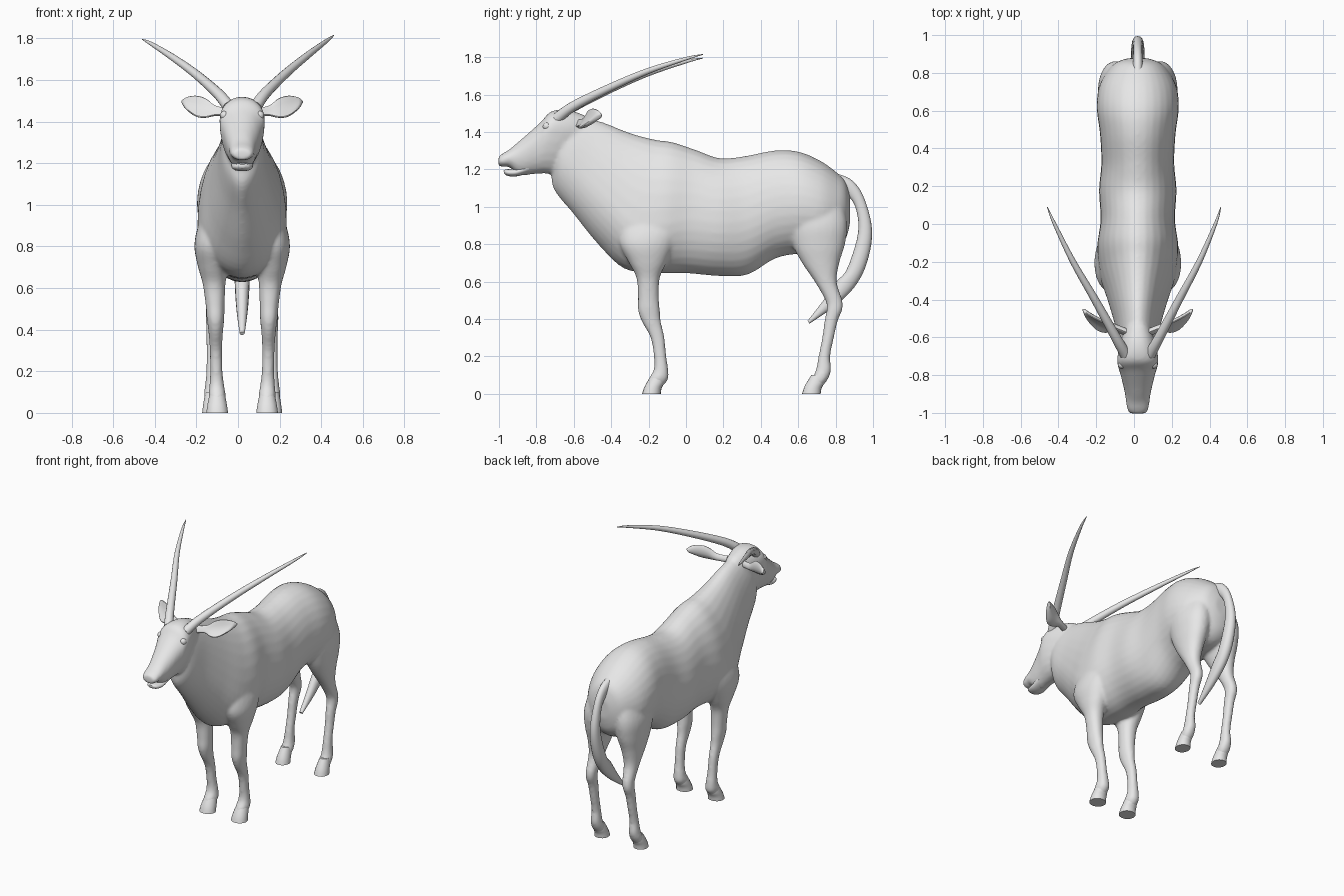
import bpy, bmesh, math
from mathutils import Vector

default_cube = bpy.data.objects.get("Cube")
if default_cube:
    bpy.data.objects.remove(default_cube, do_unlink=True)

CENTRE = 0.02  # the animal's mid-plane
SIDES = (-1, 1)

hide = bpy.data.materials.new("pale_grey")
hide.use_nodes = True
GREY = (0.8, 0.8, 0.8, 1)
hide.diffuse_color = GREY
hide.node_tree.nodes["Principled BSDF"].inputs["Base Color"].default_value = GREY


def smooth_rows(rows, steps=5):
    """Catmull-Rom interpolation of rows of numbers."""
    result = []
    last = len(rows) - 1
    for i in range(last):
        before, start = rows[max(i - 1, 0)], rows[i]
        end, after = rows[i + 1], rows[min(i + 2, last)]
        for k in range(steps):
            t = k / steps
            result.append([
                b + t * ((c - a) + t * ((2 * a - 5 * b + 4 * c - d) + t * (3 * b - a - 3 * c + d))) / 2
                for a, b, c, d in zip(before, start, end, after)])
    result.append(list(rows[last]))
    return result


def skin(bm, rings):
    """Bridge a list of point rings and close both ends."""
    loops = [[bm.verts.new(point) for point in ring] for ring in rings]
    count = len(loops[0])
    for low, high in zip(loops, loops[1:]):
        for i in range(count):
            j = (i + 1) % count
            bm.faces.new((low[i], low[j], high[j], high[i]))
    bm.faces.new(loops[0])
    bm.faces.new(loops[-1])


def angles(count):
    return [math.tau * i / count for i in range(count)]


def loft(bm, rows, side=1, count=24, steps=5, power=0.9, keel=0):
    """Rows: first edge (y, z), opposite edge (y, z), half width, widest fraction, x.
    A keel narrows the lower half of the rings towards the front."""
    rings = []
    for y_a, z_a, y_b, z_b, half, widest, x in smooth_rows(rows, steps):
        ring = []
        for angle in angles(count):
            c, s = math.cos(angle), math.sin(angle)
            t = widest - c * (widest if c > 0 else 1 - widest)
            sharpness = power + (keel * max(0, -y_b) if c < 0 else 0)
            across = math.copysign(abs(s) ** sharpness, s) * half
            ring.append(Vector((CENTRE + side * x + across,
                                y_a + t * (y_b - y_a), z_a + t * (z_b - z_a))))
        rings.append(ring)
    skin(bm, rings)


def centred(rows):
    return [row + (0,) for row in rows]


def upright(rows):
    """Leg rows (z, front y, back y, half width, x) as loft rows."""
    return [(front, z, back, z, half, 0.5, x) for z, front, back, half, x in rows]


def finish(bm, name, sharp=40):
    bmesh.ops.recalc_face_normals(bm, faces=bm.faces)
    mesh = bpy.data.meshes.new(name)
    bm.to_mesh(mesh)
    bm.free()
    obj = bpy.data.objects.new(name, mesh)
    bpy.context.collection.objects.link(obj)
    mesh.materials.append(hide)
    bpy.ops.object.select_all(action="DESELECT")
    obj.select_set(True)
    bpy.context.view_layer.objects.active = obj
    bpy.ops.object.shade_smooth_by_angle(angle=math.radians(sharp))
    return obj


# Trunk and neck, from the throat to the rump
trunk = centred([
    (-.63, 1.49, -.72, 1.19, .085, .5),
    (-.55, 1.48, -.705, 1.09, .10, .55),
    (-.44, 1.45, -.60, .96, .12, .6),
    (-.30, 1.395, -.47, .80, .158, .62),
    (-.17, 1.36, -.33, .67, .20, .66),
    (-.07, 1.345, -.16, .645, .215, .63),
    (.05, 1.305, 0, .645, .197, .57),
    (.18, 1.26, .18, .63, .205, .55),
    (.31, 1.27, .33, .638, .193, .54),
    (.47, 1.3, .48, .725, .20, .53),
    (.60, 1.295, .62, .75, .217, .53),
    (.72, 1.245, .72, .75, .207, .52),
    (.81, 1.18, .80, .77, .165, .5),
    (.855, 1.13, .855, .83, .115, .47),
    (.878, 1.05, .878, .92, .05, .5),
])

# Skull and muzzle, rising over the front of the mouth
skull = centred([
    (-.53, 1.485, -.64, 1.23, .075, .4),
    (-.63, 1.518, -.71, 1.18, .1, .35),
    (-.72, 1.51, -.765, 1.178, .109, .3),
    (-.775, 1.455, -.82, 1.174, .093, .35),
    (-.85, 1.387, -.87, 1.168, .077, .4),
    (-.905, 1.34, -.905, 1.178, .067, .45),
    (-.945, 1.306, -.945, 1.212, .062, .5),
    (-.98, 1.285, -.98, 1.214, .057, .5),
    (-1.003, 1.268, -1.003, 1.218, .042, .5),
])

# Shoulder to pastern
front_leg = upright([
    (1.0, -.33, -.0, .065, .105),
    (.90, -.35, -.01, .08, .132),
    (.80, -.355, -.06, .085, .145),
    (.70, -.305, -.105, .07, .142),
    (.62, -.265, -.14, .055, .135),
    (.52, -.257, -.145, .046, .13),
    (.45, -.257, -.14, .042, .128),
    (.39, -.238, -.135, .035, .127),
    (.30, -.19, -.115, .03, .126),
    (.20, -.172, -.105, .03, .124),
    (.13, -.172, -.095, .036, .122),
    (.08, -.20, -.095, .041, .12),
    (.04, -.205, -.125, .03, .12),
])

# Thigh to pastern
hind_leg = upright([
    (1.08, .56, .82, .06, .10),
    (.92, .54, .862, .096, .112),
    (.80, .568, .85, .085, .12),
    (.70, .62, .82, .065, .127),
    (.60, .688, .806, .047, .133),
    (.50, .745, .836, .036, .138),
    (.45, .752, .836, .034, .141),
    (.39, .74, .812, .03, .142),
    (.30, .728, .791, .028, .143),
    (.20, .708, .771, .028, .144),
    (.13, .695, .776, .034, .145),
    (.08, .675, .76, .038, .146),
    (.04, .66, .73, .03, .146),
])

# Trunk, skull and legs fused into one smooth skin
bm = bmesh.new()
loft(bm, trunk, count=32, power=1, keel=.35)
loft(bm, skull)
for side in SIDES:
    loft(bm, front_leg, side)
    loft(bm, hind_leg, side)
body = finish(bm, "body")
remesh = body.modifiers.new("fuse", "REMESH")
remesh.mode = "VOXEL"
remesh.voxel_size = 0.01
remesh.use_smooth_shade = True
relax = body.modifiers.new("relax", "SMOOTH")
relax.factor = 0.5
relax.iterations = 7

# Hooves, flat underneath and pointing forward
for leg_name, toe_y, leg_x, width in (("front", -.235, .12, .053), ("hind", .62, .147, .046)):
    for side, side_name in zip(SIDES, ("right", "left")):
        bm = bmesh.new()
        loft(bm, upright([
            (.10, toe_y + .05, toe_y + .125, width * .65, leg_x),
            (.06, toe_y + .025, toe_y + .12, width * .82, leg_x),
            (.03, toe_y + .01, toe_y + .105, width * .92, leg_x),
            (0, toe_y, toe_y + .10, width, leg_x),
        ]), side, count=18, steps=3)
        finish(bm, f"{side_name}_{leg_name}_hoof")

# Lower jaw, leaving a thin mouth gap at the front
bm = bmesh.new()
loft(bm, centred([
    (-.84, 1.24, -.84, 1.18, .055, .5),
    (-.90, 1.208, -.90, 1.164, .052, .5),
    (-.935, 1.202, -.935, 1.162, .047, .5),
    (-.962, 1.20, -.96, 1.168, .036, .5),
    (-.975, 1.195, -.973, 1.178, .016, .5),
]), count=18)
finish(bm, "lower_jaw")

# Tail, outer edge against inner edge
bm = bmesh.new()
loft(bm, centred([
    (.80, 1.18, .78, 1.10, .03, .5),
    (.89, 1.14, .85, 1.07, .026, .5),
    (.955, 1.04, .905, 1.0, .024, .5),
    (.995, .87, .92, .86, .03, .5),
    (.967, .70, .862, .67, .036, .5),
    (.90, .57, .805, .60, .034, .5),
    (.79, .465, .735, .50, .026, .5),
    (.66, .375, .65, .39, .012, .5),
]), count=16)
finish(bm, "tail")

for side, name in zip(SIDES, ("right", "left")):
    # Long swept horn, the right one set slightly wider and lower
    spread, drop = (.09, .02) if side < 0 else (0, 0)
    path = smooth_rows([
        (.065, -.69, 1.472, .030),
        (.114, -.60, 1.539, .026),
        (.219, -.40, 1.64, .021),
        (.325, -.20, 1.727, .016),
        (.411, 0, 1.792, .009),
        (.44, .09, 1.815, .002),
    ])
    last = len(path) - 1
    points = [Vector((CENTRE + side * x * (1 + spread * i / last), y, z - drop * i / last))
              for i, (x, y, z, radius) in enumerate(path)]
    rings = []
    for i, point in enumerate(points):
        ahead, behind = points[min(i + 1, last)], points[max(i - 1, 0)]
        turn = (ahead - behind).to_track_quat("Z", "Y")
        rings.append([point + turn @ Vector((math.cos(a), math.sin(a), 0)) * path[i][3] for a in angles(14)])
    bm = bmesh.new()
    skin(bm, rings)
    finish(bm, f"{name}_horn")

    # Leaf-shaped ear on a short stalk, cupped towards the front
    wide, facing = Vector((0, .5, .86)), Vector((0, -.86, .5))
    rings = []
    for x, y, z, half in smooth_rows([
        (.06, -.57, 1.44, .024),
        (.125, -.545, 1.447, .026),
        (.175, -.53, 1.455, .053),
        (.22, -.51, 1.463, .058),
        (.265, -.48, 1.48, .036),
        (.292, -.455, 1.495, .004),
    ]):
        rings.append([Vector((CENTRE + side * x, y, z)) + wide * half * math.cos(a)
                      + facing * (math.sin(a) * min(half, .018) + half * .4 * math.cos(a) ** 2)
                      for a in angles(16)])
    bm = bmesh.new()
    skin(bm, rings)
    finish(bm, f"{name}_ear")

    # Eye set into the side of the skull
    bm = bmesh.new()
    bmesh.ops.create_uvsphere(bm, u_segments=16, v_segments=10, radius=.022)
    bmesh.ops.translate(bm, verts=bm.verts, vec=(CENTRE + side * .084, -.744, 1.43))
    finish(bm, f"{name}_eye")
